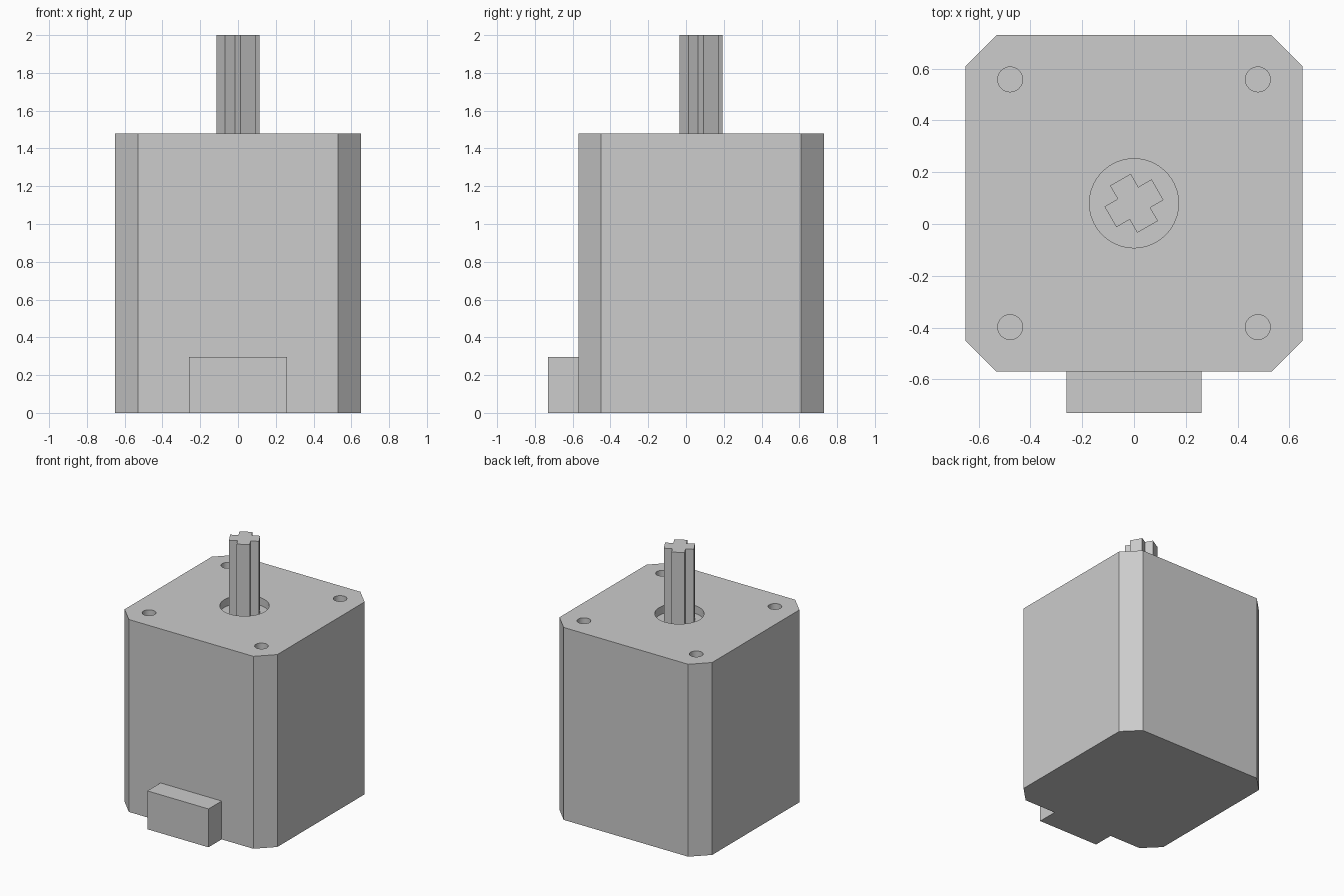
import bpy, bmesh, math

if "Cube" in bpy.data.objects:
    bpy.data.objects.remove(bpy.data.objects["Cube"])

CY = 0.08                      # motor axis offset in y
TOP = 1.48                     # top of the housing
RECESS, BOLT_DEPTH = 0.06, 0.14

metal = bpy.data.materials.new("grey metal")
metal.diffuse_color = (0.604, 0.604, 0.604, 1)
metal.use_nodes = True
metal.node_tree.nodes["Principled BSDF"].inputs["Base Color"].default_value = metal.diffuse_color


def prism(name, outline, z0, z1, loc=(0, 0)):
    """Extrude a closed xy outline from z0 to z1."""
    bm = bmesh.new()
    base = bm.faces.new([bm.verts.new((x + loc[0], y + loc[1], z0)) for x, y in outline])
    ext = bmesh.ops.extrude_face_region(bm, geom=[base], use_keep_orig=True)
    top = [v for v in ext["geom"] if isinstance(v, bmesh.types.BMVert)]
    bmesh.ops.translate(bm, verts=top, vec=(0, 0, z1 - z0))
    bmesh.ops.recalc_face_normals(bm, faces=bm.faces)
    mesh = bpy.data.meshes.new(name)
    bm.to_mesh(mesh)
    bm.free()
    mesh.materials.append(metal)
    ob = bpy.data.objects.new(name, mesh)
    bpy.context.collection.objects.link(ob)
    return ob


def circle(r, n):
    return [(r * math.cos(2 * math.pi * i / n), r * math.sin(2 * math.pi * i / n)) for i in range(n)]


def four_fold(points, angle=0):
    """Repeat points at quarter turns, then rotate the outline."""
    out = []
    for k in range(4):
        c, s = math.cos(angle + k * math.pi / 2), math.sin(angle + k * math.pi / 2)
        out += [(c * x - s * y, s * x + c * y) for x, y in points]
    return out


# Housing with chamfered vertical corners
housing = prism("housing", four_fold([(0.65, -0.53), (0.65, 0.53)]), 0, TOP, (0, CY))

# Round shaft recess and four bolt holes, cut into the top
cutters = [prism("recess_cutter", circle(0.172, 64), TOP - RECESS, TOP + 0.1, (0, CY))]
for sx in (-1, 1):
    for sy in (-1, 1):
        cutters.append(prism("bolt_hole_cutter", circle(0.048, 32), TOP - BOLT_DEPTH,
                             TOP + 0.1, (sx * 0.478, CY + sy * 0.478)))
bpy.context.view_layer.objects.active = housing
housing.select_set(True)
for c in cutters:
    mod = housing.modifiers.new("cut", 'BOOLEAN')
    mod.operation, mod.solver, mod.object = 'DIFFERENCE', 'EXACT', c
    bpy.ops.object.modifier_apply(modifier=mod.name)
    bpy.data.objects.remove(c)
bpy.ops.object.shade_smooth_by_angle(angle=math.radians(30))

# Cross-section shaft standing on the recess floor
a, w = 0.105, 0.046
prism("shaft", four_fold([(a, -w), (a, w), (w, w)], math.radians(30)), TOP - RECESS, 2.0, (0, CY))

# Cable connector block at the foot of the front
prism("connector", [(-0.26, -0.73), (0.26, -0.73), (0.26, -0.57), (-0.26, -0.57)], 0, 0.295)
